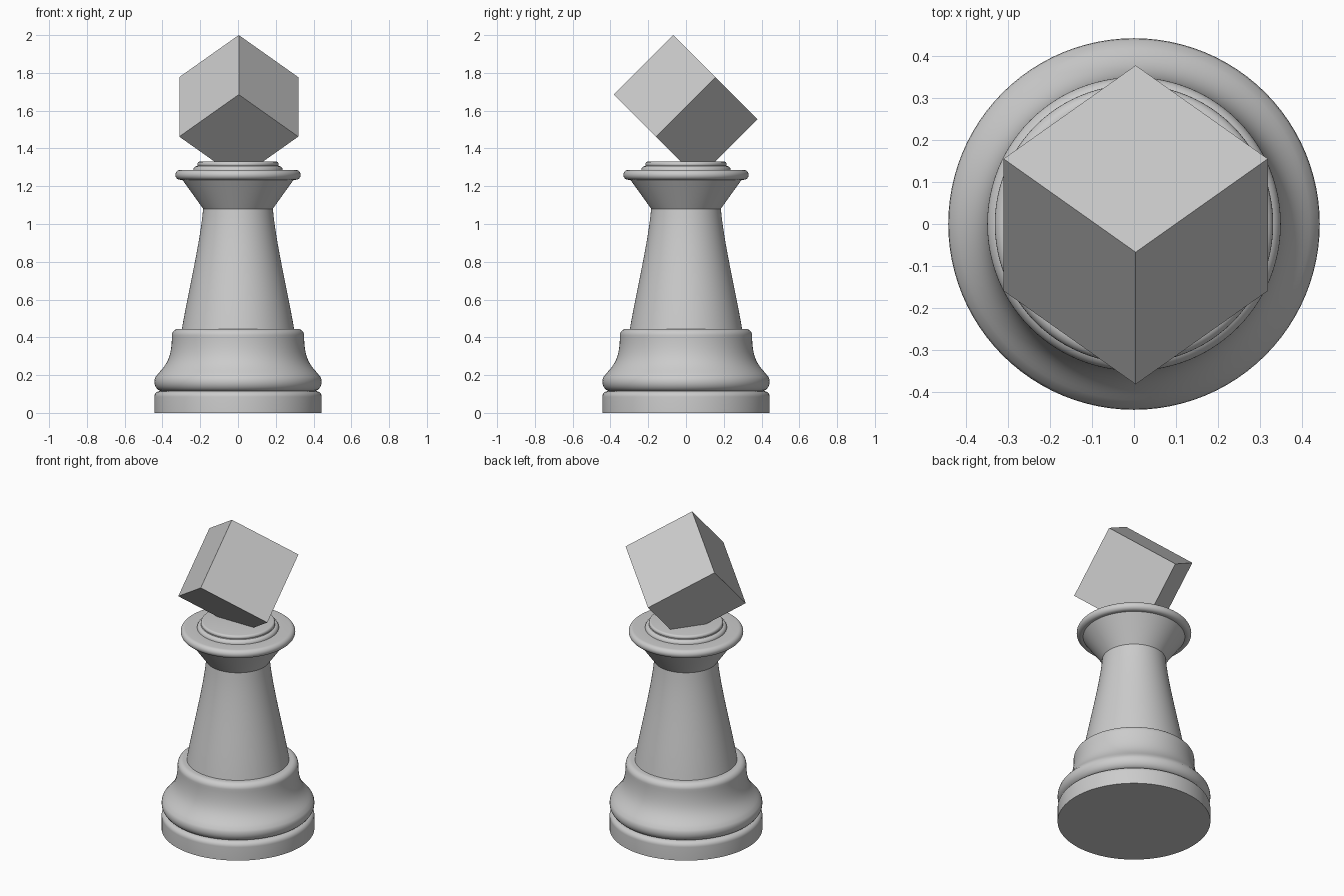
import bpy, bmesh
from math import radians, tau, pi, sin, cos
from mathutils import Matrix, Vector

if "Cube" in bpy.data.objects:
    bpy.data.objects.remove(bpy.data.objects["Cube"])

GREY = (0.6, 0.6, 0.6, 1)
mat = bpy.data.materials.new("light grey")
mat.use_nodes = True
mat.diffuse_color = GREY
mat.node_tree.nodes["Principled BSDF"].inputs["Base Color"].default_value = GREY


def finish(name, bm, smooth):
    bmesh.ops.recalc_face_normals(bm, faces=bm.faces)
    mesh = bpy.data.meshes.new(name)
    bm.to_mesh(mesh)
    bm.free()
    mesh.materials.append(mat)
    obj = bpy.data.objects.new(name, mesh)
    bpy.context.collection.objects.link(obj)
    if smooth:
        bpy.ops.object.select_all(action="DESELECT")
        obj.select_set(True)
        bpy.context.view_layer.objects.active = obj
        bpy.ops.object.shade_smooth_by_angle(angle=radians(35))


def arc(r, z, rx, rz, start, end, steps=8):
    """Elliptical arc of (radius, height) points, angles in degrees."""
    turns = [radians(start + (end - start) * i / steps) for i in range(steps + 1)]
    return [(r + rx * cos(t), z + rz * sin(t)) for t in turns]


def curve(p0, p1, p2, p3, steps=12):
    """Cubic Bezier of (radius, height) points."""
    points = []
    for i in range(steps + 1):
        t = i / steps
        u = 1 - t
        points.append(tuple(u**3 * a + 3*u*u*t * b + 3*u*t*t * c + t**3 * d
                            for a, b, c, d in zip(p0, p1, p2, p3)))
    return points


def lathe(name, profile, segments=96):
    """Turn a closed solid from a profile running from bottom to top."""
    bm = bmesh.new()
    rings = [[bm.verts.new((r * cos(tau * i / segments), r * sin(tau * i / segments), z))
              for i in range(segments)] for r, z in profile]
    for low, high in zip(rings, rings[1:]):
        for i in range(segments):
            j = (i + 1) % segments
            bm.faces.new((low[i], low[j], high[j], high[i]))
    bm.faces.new(rings[0][::-1])
    bm.faces.new(rings[-1])
    finish(name, bm, True)


# Foot disc with a rounded upper edge
lathe("foot_disc", [(0.443, 0)] + arc(0.413, 0.085, 0.03, 0.03, 0, 90))

# Flared base: bulging rim, concave sweep, rounded shoulder
lathe("flared_base",
      arc(0.40, 0.165, 0.043, 0.05, -90, 30)
      + curve((0.43, 0.2), (0.385, 0.25), (0.353, 0.28), (0.35, 0.395))[1:]
      + arc(0.315, 0.41, 0.035, 0.035, 0, 90))

# Tapered stem, slightly concave
lathe("stem", curve((0.298, 0.44), (0.26, 0.66), (0.2, 0.9), (0.184, 1.085)))

# Collar cup with a rounded lip
lathe("collar", [(0.184, 1.08), (0.295, 1.235)]
      + arc(0.306, 1.26, 0.026, 0.026, -90, 90, 12) + [(0.25, 1.286)])

# Stepped seat on top of the collar
lathe("seat", [(0.24, 1.28)] + arc(0.215, 1.285, 0.022, 0.022, 0, 90)
      + arc(0.203, 1.317, 0.012, 0.013, -30, 90, 6))

# Tilted cube head
bm = bmesh.new()
tilt = (Matrix.Translation(Vector((0.004, -0.002, 1.62)))
        @ Matrix.Rotation(-pi / 4, 4, "X") @ Matrix.Rotation(pi / 4, 4, "Z"))
bmesh.ops.create_cube(bm, size=0.4455, matrix=tilt)
finish("cube_head", bm, False)
